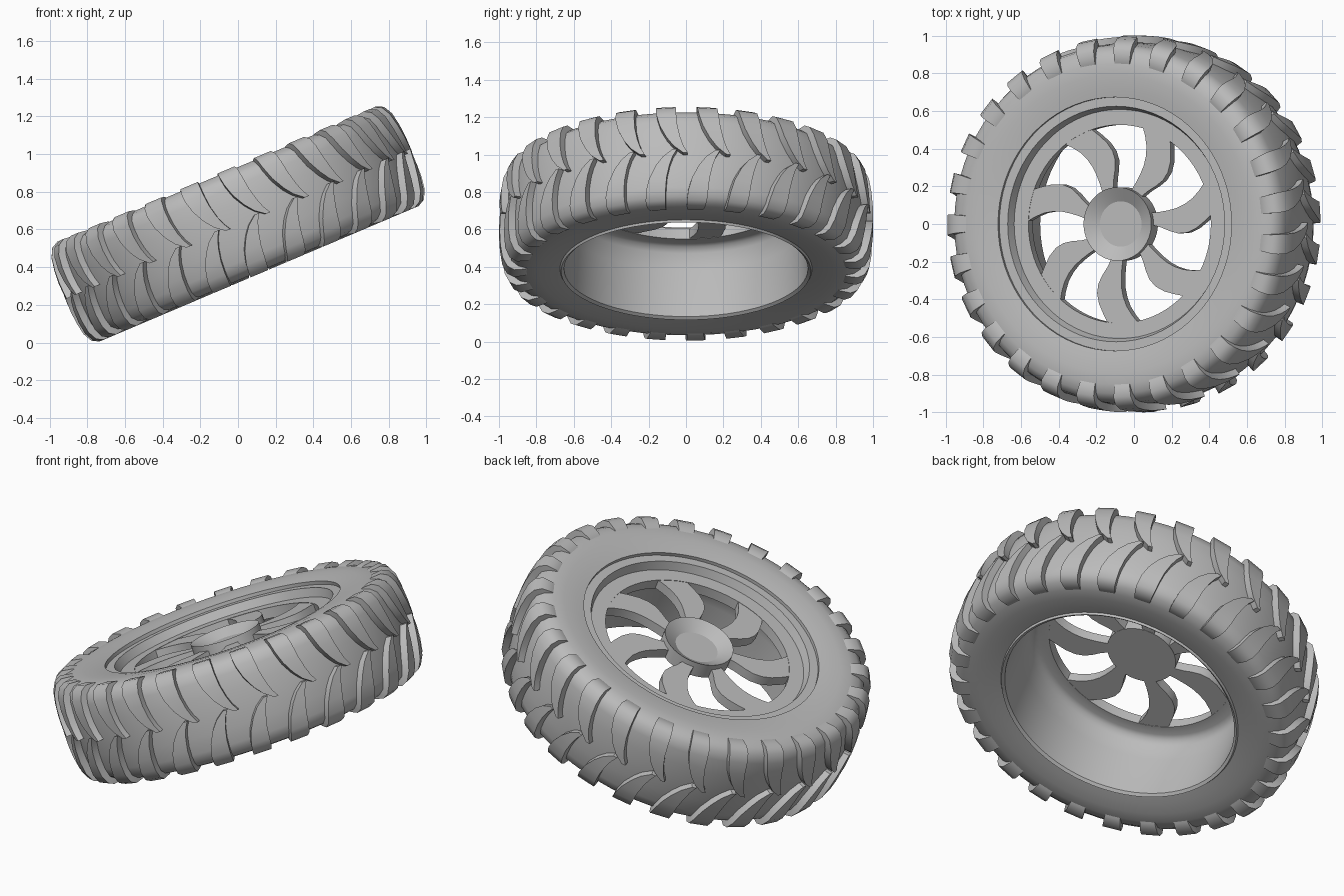
import bpy, bmesh
from math import radians, cos, sin, pi
from mathutils import Matrix

cube = bpy.data.objects.get("Cube")
if cube:
    bpy.data.objects.remove(cube, do_unlink=True)

grey = bpy.data.materials.new("plain grey")
grey.use_nodes = True
colour = (0.5, 0.5, 0.5, 1)
grey.diffuse_color = colour
grey.node_tree.nodes["Principled BSDF"].inputs["Base Color"].default_value = colour

# The whole wheel leans about the y axis
LEAN = Matrix.Translation((0, 0, 0.63)) @ Matrix.Rotation(radians(-23), 4, 'Y')


def polar(r, angle, h):
    return (r * cos(angle), r * sin(angle), h)


def finish(name, bm, sharp=35):
    bmesh.ops.recalc_face_normals(bm, faces=bm.faces)
    bm.transform(LEAN)
    mesh = bpy.data.meshes.new(name)
    bm.to_mesh(mesh)
    bm.free()
    mesh.materials.append(grey)
    obj = bpy.data.objects.new(name, mesh)
    bpy.context.collection.objects.link(obj)
    bpy.ops.object.select_all(action='DESELECT')
    obj.select_set(True)
    bpy.context.view_layer.objects.active = obj
    bpy.ops.object.shade_smooth_by_angle(angle=radians(sharp))
    return obj


def lathe(name, profile, closed=True, sharp=35, steps=72):
    """Spin a (radius, height) profile around the axle."""
    bm = bmesh.new()
    rings = [[bm.verts.new(polar(r, 2 * pi * i / steps, h)) for r, h in profile]
             for i in range(steps)]
    n = len(profile)
    for i in range(steps):
        a, b = rings[i], rings[(i + 1) % steps]
        for j in range(n if closed else n - 1):
            k = (j + 1) % n
            bm.faces.new((a[j], b[j], b[k], a[k]))
    if not closed:
        bm.faces.new([ring[0] for ring in rings])
        bm.faces.new([ring[-1] for ring in rings])
    return finish(name, bm, sharp)


def loft(bm, sections):
    """Skin a row of four-cornered sections and cap both ends."""
    rows = [[bm.verts.new(p) for p in s] for s in sections]
    for a, b in zip(rows, rows[1:]):
        for j in range(4):
            k = (j + 1) % 4
            bm.faces.new((a[j], a[k], b[k], b[j]))
    bm.faces.new(rows[0])
    bm.faces.new(rows[-1])


# Tyre body: rounded carcass, the same on both sides
half = [(0.673, 0.22), (0.673, 0.262), (0.72, 0.27), (0.79, 0.277), (0.85, 0.277),
        (0.9, 0.265), (0.935, 0.238), (0.95, 0.19), (0.96, 0.1)]
lathe("tyre_body", half + [(0.964, 0)] + [(r, -h) for r, h in reversed(half)])

# Rim: lip, stepped face, window edge and deep open barrel
lathe("rim", [(0.69, 0.2), (0.675, 0.243), (0.625, 0.243), (0.608, 0.195), (0.526, 0.195),
              (0.526, 0.135), (0.585, 0.135), (0.61, 0.125), (0.63, 0.095), (0.643, 0),
              (0.652, -0.262), (0.668, -0.275), (0.69, -0.23)])

# Hub: drum with a dished front
lathe("hub", [(0.12, 0.18), (0.195, 0.225), (0.195, 0.135)], closed=False, sharp=20)

# Spokes: seven hooked blades, as (radius, bend, half width) in degrees
blade = [(0.17, -6, 11), (0.2, -7, 10), (0.24, -9, 10), (0.29, -11, 11),
         (0.34, -11.5, 11.5), (0.39, -10, 11.3), (0.44, -7, 10.5), (0.49, -3, 9.7),
         (0.55, 1.5, 9.2)]
bm = bmesh.new()
for i in range(7):
    base = 66 + i * 360 / 7
    loft(bm, [[polar(r, radians(base + bend + side * w), h)
               for side, h in ((-1, 0.137), (1, 0.137), (1, 0.193), (-1, 0.193))]
              for r, bend, w in blade])
finish("spokes", bm)

# Tread lugs: (height, radius, sweep, half width) from sidewall to pointed tip
lug = [(0.281, 0.86, 0, 2.9), (0.288, 0.92, 0, 3.1), (0.268, 0.958, 0.2, 3.2),
       (0.22, 0.983, 0.5, 3.1), (0.15, 0.995, 1.3, 2.7), (0.08, 1.0, 2.8, 2.1),
       (0.03, 1.0, 4.4, 1.5), (-0.01, 1.0, 6.5, 0.7)]
COUNT = 27
for name, side, start in (("outer_lugs", 1, 0.5), ("inner_lugs", -1, 0.25)):
    bm = bmesh.new()
    for i in range(COUNT):
        base = (i + start) * 360 / COUNT
        sections = []
        for h, r, sweep, w in lug:
            lo, hi = (radians(base + sweep + s * w) for s in (-1, 1))
            inner, deep = r - 0.07, h * 0.85
            sections.append([polar(r, lo, side * h), polar(r, hi, side * h),
                             polar(inner, hi, side * deep), polar(inner, lo, side * deep)])
        loft(bm, sections)
    finish(name, bm)
